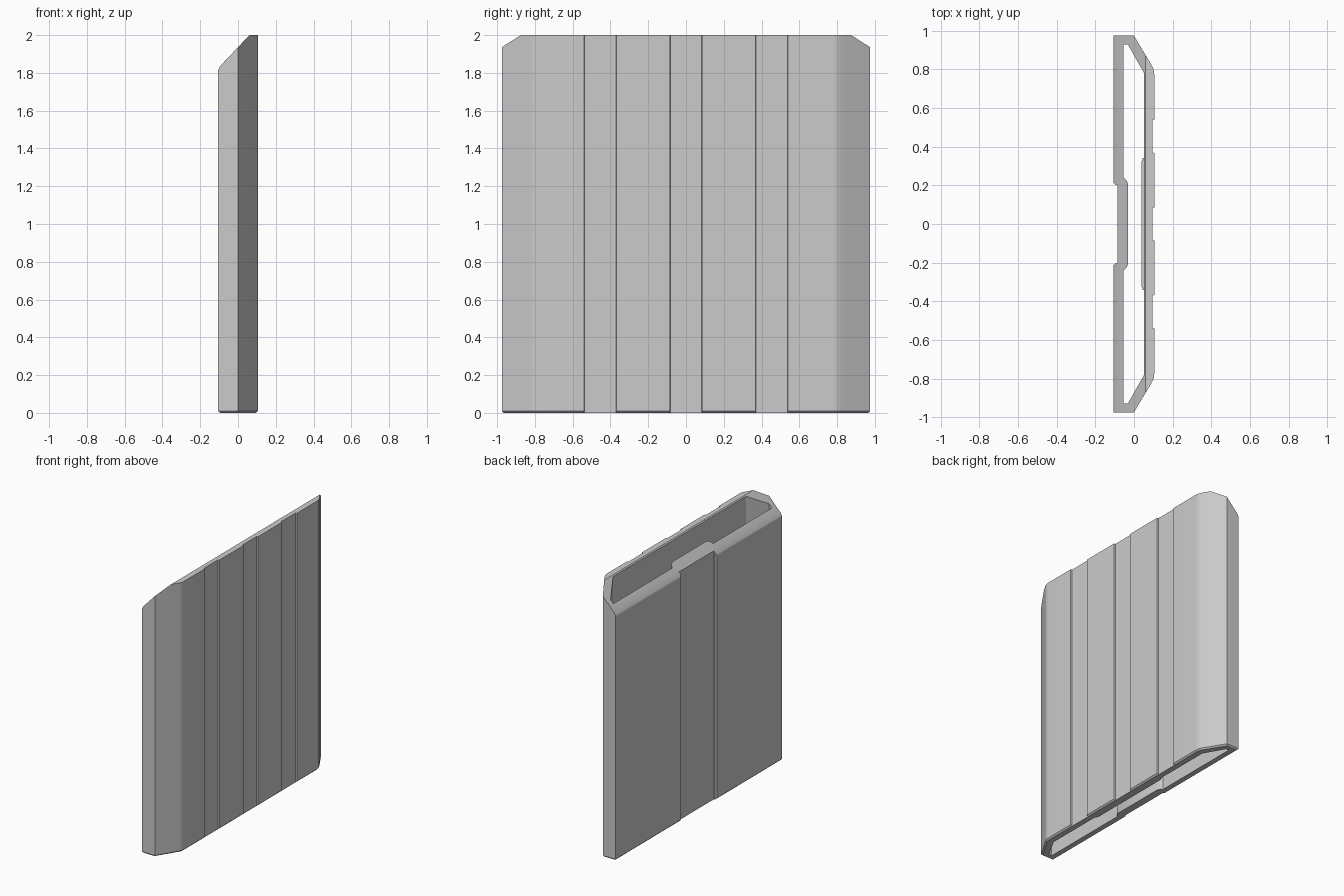
import bpy, bmesh, math
from mathutils import Vector

cube = bpy.data.objects.get("Cube")
if cube:
    bpy.data.objects.remove(cube, do_unlink=True)

grey = bpy.data.materials.new("plain grey")
grey.use_nodes = True
grey.diffuse_color = (0.6, 0.6, 0.6, 1)
grey.node_tree.nodes["Principled BSDF"].inputs["Base Color"].default_value = (0.6, 0.6, 0.6, 1)

CHAMFER = 0.01
SLANT = Vector((0.857, 0.515))       # direction of the angled side walls


def mirrored(half):
    """Close a half outline (y > 0) by mirroring it across y = 0."""
    return half + [(x, -y) for x, y in reversed(half)]


def add_loop(bm, points):
    vs = [bm.verts.new((x, y, 0)) for x, y in points]
    return [bm.edges.new((a, b)) for a, b in zip(vs, vs[1:] + vs[:1])]


def raise_faces(bm, faces, height):
    """Extrude flat faces upward and return the new top faces and vertices."""
    new = bmesh.ops.extrude_face_region(bm, geom=faces)["geom"]
    verts = [g for g in new if isinstance(g, bmesh.types.BMVert)]
    bmesh.ops.translate(bm, verts=verts, vec=(0, 0, height))
    return [g for g in new if isinstance(g, bmesh.types.BMFace)], verts


def finish(bm, name):
    bmesh.ops.remove_doubles(bm, verts=bm.verts, dist=0.0001)
    bmesh.ops.recalc_face_normals(bm, faces=bm.faces)
    mesh = bpy.data.meshes.new(name)
    bm.to_mesh(mesh)
    bm.free()
    mesh.materials.append(grey)
    obj = bpy.data.objects.new(name, mesh)
    bpy.context.collection.objects.link(obj)
    bpy.ops.object.select_all(action="DESELECT")
    obj.select_set(True)
    bpy.context.view_layer.objects.active = obj
    bpy.ops.object.shade_smooth_by_angle(angle=math.radians(25))


def top_height(x):
    """Slanted mouth: flat at the front lip, eased at the back edge."""
    return min(2.0, 1.936 + 1.06 * x, 1.835 + 2 * (x + 0.095))


# Outer outline: back channel, angled side, ribbed front
outer = mirrored([
    (-0.086, 0.203), (-0.095, 0.203), (-0.105, 0.212),
    (-0.105, 0.975), (0, 0.975),
    (0.09, 0.825), (0.099, 0.808), (0.104, 0.792), (0.105, 0.775),
    (0.105, 0.54), (0.095, 0.538), (0.095, 0.37), (0.105, 0.368),
    (0.105, 0.085), (0.095, 0.083),
])
# Inner outline follows the back channel
inner = mirrored([
    (-0.03, 0.205), (-0.04, 0.228), (-0.055, 0.24),
    (-0.055, 0.93), (-0.032, 0.93), (0.053, 0.78),
])

# Sleeve: flat ring, raised twice for the bottom chamfer and the wall
bm = bmesh.new()
edges = add_loop(bm, outer)
outer_verts = {v for e in edges for v in e.verts}
edges += add_loop(bm, inner)
bmesh.ops.triangle_fill(bm, edges=edges, use_beauty=True, normal=(0, 0, 1))
for crease in (0.0604, -0.095):
    bmesh.ops.bisect_plane(bm, geom=bm.verts[:] + bm.edges[:] + bm.faces[:],
                           plane_co=(crease, 0, 0), plane_no=(1, 0, 0))
bottom = bm.verts[:]
faces, _ = raise_faces(bm, bm.faces[:], CHAMFER)
_, rim = raise_faces(bm, faces, 1)
for v in rim:
    v.co.z = top_height(v.co.x)
limit = SLANT.dot((0, 0.975)) - CHAMFER
for v in bottom:
    side = math.copysign(1, v.co.y)
    x, y = v.co.x, abs(v.co.y)
    over = max(0, SLANT.dot((x, y)) - limit) if x > -0.01 else 0
    x, y = x - over * SLANT.x, y - over * SLANT.y
    v.co.x = max(-0.095, min(0.095, x))
    v.co.y = side * min(y, 0.975 - CHAMFER)
finish(bm, "sleeve_shell")

# Raised pad on the inside of the front wall
bm = bmesh.new()
edges = add_loop(bm, mirrored([(0.056, 0.345), (0.044, 0.34), (0.04, 0.325)]))
bmesh.ops.triangle_fill(bm, edges=edges, use_beauty=True, normal=(0, 0, 1))
raise_faces(bm, bm.faces[:], 1.7)
finish(bm, "inner_pad")
